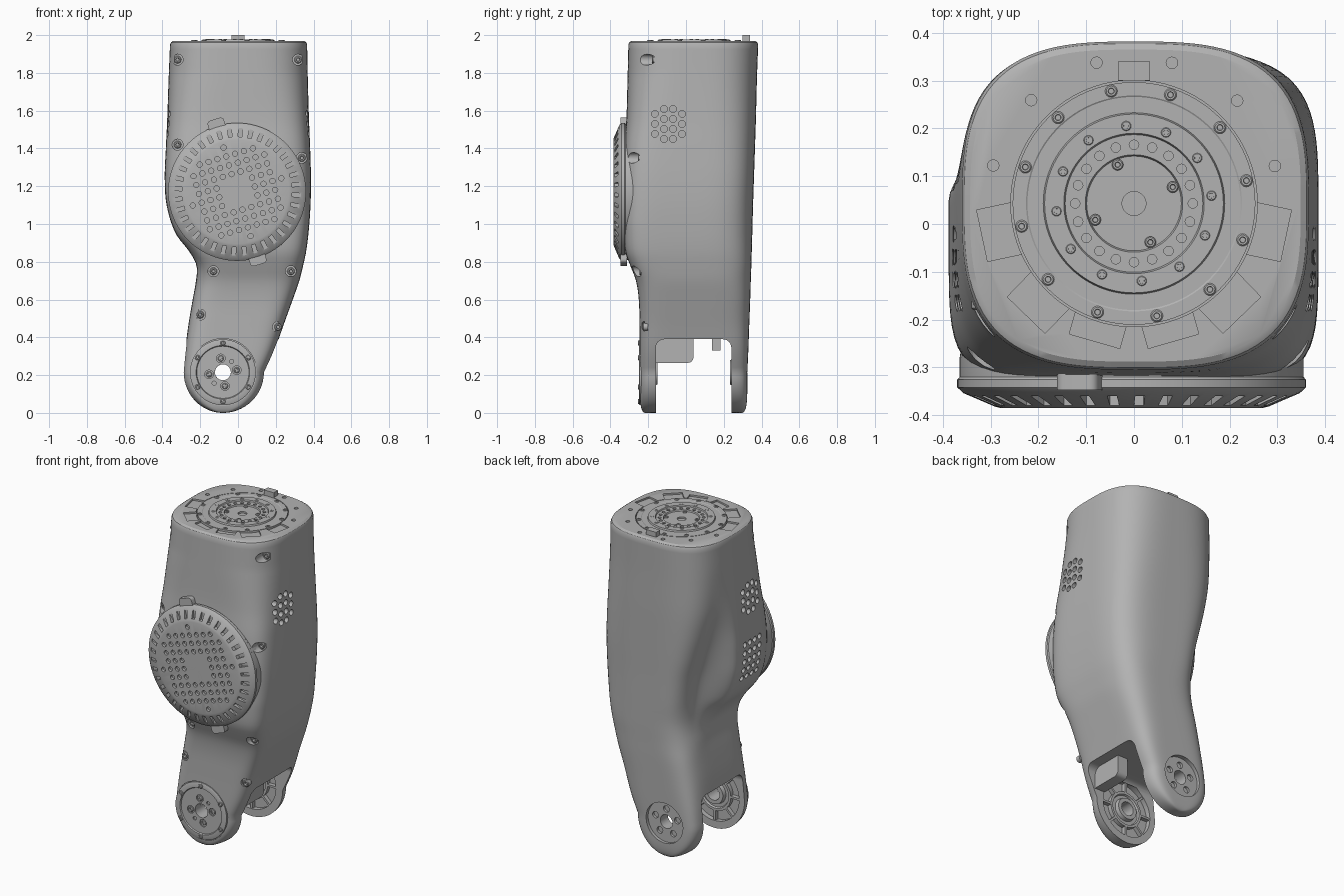
import bpy, bmesh
from math import sin, cos, pi, radians
from mathutils import Matrix, Vector

if "Cube" in bpy.data.objects:
    bpy.data.objects.remove(bpy.data.objects["Cube"], do_unlink=True)

grey = bpy.data.materials.new("satin grey")
grey.use_nodes = True
grey.diffuse_color = (0.45, 0.45, 0.45, 1)
grey.node_tree.nodes["Principled BSDF"].inputs["Base Color"].default_value = grey.diffuse_color

FRONT, BACK, UP = Vector((0, -1, 0)), Vector((0, 1, 0)), Vector((0, 0, 1))
SIDE = Vector((1, 0, 0))


def make(name, bm):
    bmesh.ops.recalc_face_normals(bm, faces=bm.faces[:])
    mesh = bpy.data.meshes.new(name)
    bm.to_mesh(mesh)
    bm.free()
    ob = bpy.data.objects.new(name, mesh)
    bpy.context.scene.collection.objects.link(ob)
    return ob


def finish(ob):
    ob.data.materials.clear()
    ob.data.materials.append(grey)
    ob.data.shade_smooth()
    ob.data.set_sharp_from_angle(angle=radians(32))


def cut(ob, bm):
    tool = make("cutter", bm)
    tool.hide_render = True
    mod = ob.modifiers.new("cut", 'BOOLEAN')
    mod.operation, mod.solver, mod.object = 'DIFFERENCE', 'EXACT', tool
    bpy.context.view_layer.update()
    graph = bpy.context.evaluated_depsgraph_get()
    mesh = bpy.data.meshes.new_from_object(ob.evaluated_get(graph))
    ob.modifiers.clear()
    ob.data = mesh
    bpy.data.objects.remove(tool, do_unlink=True)


def cyl(bm, start, direction, length, r, seg=16):
    turn = direction.to_track_quat('Z', 'Y').to_matrix().to_4x4()
    mid = Vector(start) + direction * length / 2
    bmesh.ops.create_cone(bm, cap_ends=True, segments=seg, radius1=r, radius2=r,
                          depth=length, matrix=Matrix.Translation(mid) @ turn)


def box(bm, centre, size, turn=Matrix()):
    bmesh.ops.create_cube(bm, size=1, matrix=Matrix.Translation(centre) @ turn @ Matrix.Diagonal((*size, 1)))


def revolve(bm, profile, start, direction, seg=64):
    m = Matrix.Translation(start) @ direction.to_track_quat('Z', 'Y').to_matrix().to_4x4()
    rings = []
    for r, h in profile:
        if r == 0:
            rings.append([bm.verts.new(m @ Vector((0, 0, h)))] * seg)
        else:
            rings.append([bm.verts.new(m @ Vector((r * cos(2 * pi * i / seg), r * sin(2 * pi * i / seg), h)))
                          for i in range(seg)])
    for a, b in zip(rings, rings[1:] + rings[:1]):
        for i in range(seg):
            j = (i + 1) % seg
            corners = list(dict.fromkeys((a[i], a[j], b[j], b[i])))
            if len(corners) > 2:
                bm.faces.new(corners)


def screw(bm, p, direction, r):
    revolve(bm, [(0, -r), (r, -r), (r, r * .3), (r * .8, r * .5), (r * .5, r * .5), (r * .4, 0), (0, 0)],
            p, direction, 16)


def around(count, r, centre, phase=0.0):
    return [(centre[0] + r * cos(phase + 2 * pi * i / count), centre[1] + r * sin(phase + 2 * pi * i / count))
            for i in range(count)]


# Housing sections: height, left edge (front, rear), right edge, front, back, squareness
ROWS = [
    (.215, -.29, -.29, .14, -.245, .325, 7), (.33, -.28, -.28, .193, -.245, .33, 6),
    (.47, -.262, -.262, .243, -.246, .335, 5), (.6, -.24, -.24, .29, -.25, .34, 4.5),
    (.7, -.222, -.225, .325, -.265, .343, 4), (.78, -.22, -.21, .345, -.295, .346, 4),
    (.85, -.255, -.205, .36, -.32, .348, 4), (.95, -.33, -.21, .373, -.33, .351, 4),
    (1.1, -.378, -.235, .384, -.332, .355, 4), (1.25, -.388, -.275, .386, -.332, .36, 4),
    (1.4, -.382, -.315, .382, -.328, .365, 3.8), (1.55, -.375, -.345, .376, -.316, .37, 3.5),
    (1.75, -.368, -.36, .37, -.31, .375, 3.2), (1.95, -.36, -.36, .366, -.305, .382, 3)]


def sample(z):
    i = max(k for k in range(len(ROWS) - 1) if ROWS[k][0] <= z)
    def slope(k, c):
        a, b = ROWS[max(k - 1, 0)], ROWS[min(k + 1, len(ROWS) - 1)]
        return (b[c] - a[c]) / (b[0] - a[0])
    a, b = ROWS[i], ROWS[i + 1]
    d = b[0] - a[0]
    t = (z - a[0]) / d
    s = t * t * (3 - 2 * t)
    return [z] + [a[c] * (1 - s) + b[c] * s + d * t * (1 - t) * ((1 - t) * slope(i, c) - t * slope(i + 1, c))
                  for c in range(1, len(a))]


def section(bm, z, left_front, left_rear, right, front, back, n, seg=128):
    cx, cy = (left_front + right) / 2, (front + back) / 2
    front_n = n * (1 + .6 * max(0, 1 - abs(z - 1) / .8))
    ring = []
    for k in range(seg):
        c, s = cos(2 * pi * k / seg), sin(2 * pi * k / seg)
        p = front_n if s < 0 else n
        rho = (abs(c) ** p + abs(s) ** p) ** (-1 / p)
        u, v = c * rho, s * rho
        t = min(max((v - .1) / .5, 0), 1)
        t = t * t * (3 - 2 * t)
        left = left_front * (1 - t) + left_rear * t
        x = cx + u * (right - cx if u > 0 else cx - left)
        ring.append(bm.verts.new((x, cy + v * (back - front) / 2, z)))
    return ring


# Housing loft with round lower end and bevelled top
bm = bmesh.new()
HUB = (-.08, .215)
rings = []
for k in range(14, 0, -1):
    a = radians(88) * k / 14
    e = .03 * (1 - cos(a)) ** 2
    w = .21 * cos(a)
    rings.append(section(bm, .215 * (1 - sin(a) / sin(radians(88))), HUB[0] - w, HUB[0] - w,
                         HUB[0] + .22 * cos(a), -.245 + e, .325 - e, 7))
for k in range(70):
    rings.append(section(bm, *sample(.215 + 1.735 * k / 69)))
for z, e in ((1.962, .005), (1.97, .017)):
    _, lf, lr, r, f, b, n = ROWS[-1]
    rings.append(section(bm, z, lf + e, lr + e, r - e, f + e, b - e, n))
for a, b in zip(rings, rings[1:]):
    for i in range(len(a)):
        j = (i + 1) % len(a)
        bm.faces.new((a[i], a[j], b[j], b[i]))
bm.faces.new(rings[0])
bm.faces.new(rings[-1])
housing = make("housing", bm)

# Fork gap
bm = bmesh.new()
box(bm, (0, .04, 0), (2, .4, .78))
edges = [e for e in bm.edges if all(v.co.z > 0 for v in e.verts) and abs(e.verts[0].co.x - e.verts[1].co.x) > 1]
bmesh.ops.bevel(bm, geom=edges, offset=.045, segments=6, affect='EDGES', profile=.5)
cut(housing, bm)

# Round recesses on the fork, the top seat and its pockets
bm = bmesh.new()
hub_at = lambda y: (HUB[0], y, HUB[1])
cyl(bm, hub_at(-.234), FRONT, .1, .178, 64)
cyl(bm, hub_at(.305), BACK, .1, .125, 48)
cyl(bm, hub_at(-.15), FRONT, .04, .17, 48)
cyl(bm, hub_at(.23), BACK, .04, .17, 48)
cyl(bm, (0, .043, 1.95), UP, .1, .258, 96)
cut(housing, bm)

bm = bmesh.new()
for deg in (12, 46, 74):
    for side in (-1, 1):
        turn = Matrix.Rotation(-radians(deg) if side > 0 else radians(deg) + pi, 4, 'Z')
        reach = .305 if deg < 50 else .28
        box(bm, Vector((0, .043, 1.985)) + turn @ Vector((reach - .02, 0, 0)), (.08, .11, .05), turn)
cut(housing, bm)

# Drilled holes: hub bore, rear hub holes, side vents, screw wells
WELLS = [(-.32, 1.87, -.17), (.318, 1.87, -.17), (-.32, 1.42, -.25), (.338, 1.35, -.245),
         (-.13, .75, -.25), (.28, .75, -.235), (-.2, .52, -.225), (.212, .455, -.22)]
bm = bmesh.new()
cyl(bm, hub_at(-.5), BACK, 1, .042, 32)
for x, z in around(5, .078, HUB, .3):
    cyl(bm, (x, .29, z), BACK, .1, .02)
for x, z, y in WELLS:
    cyl(bm, (x, y, z), FRONT, .3, .029, 20)
for i in range(4):
    for j in range(4):
        if i in (1, 2) or j < 3:
            z = 1.45 + j * .053 + (0 if i in (1, 2) else .027)
            for side in (-1, 1):
                cyl(bm, (side * .335, -.165 + i * .048, z), SIDE * side, .2, .018, 12)
for i in range(4):
    for j in range(5):
        cyl(bm, (-.345, -.165 + i * .048, 1.05 + j * .053), -SIDE, .2, .017, 12)
for x, y in around(12, .305, (0, .043), .26):
    if y > .1 and abs(x) > .05:
        cyl(bm, (x, y, 1.955), UP, .1, .012, 12)
cut(housing, bm)
finish(housing)

# Drum filling the space between the cover and the housing
CENTRE = Vector((-.005, 0, 1.17))
TILT = radians(-17)
bm = bmesh.new()
revolve(bm, [(0, -.05), (.24, -.05), (.335, .17), (.352, .23), (.36, .28), (.36, .325), (0, .325)], CENTRE, FRONT, 96)
finish(make("motor_drum", bm))

# Round vented cover with two tabs
bm = bmesh.new()
revolve(bm, [(0, .02), (.36, .02), (.365, .026), (.365, .042), (.352, .054), (.287, .082), (.275, .085), (0, .085)],
        CENTRE + FRONT * .3, FRONT, 96)
cover = make("vent_cover", bm)
bm = bmesh.new()
for k in range(36):
    turn = Matrix.Rotation(TILT + 2 * pi * k / 36, 4, 'Y')
    box(bm, CENTRE + turn @ Vector((0, -.385, .315)), (.02, .06, .046), turn)
tilt = Matrix.Rotation(TILT, 4, 'Y')
for i in range(-5, 6):
    for j in range(-5, 6):
        if max(abs(i), abs(j)) > 1 and i * i + j * j < 26:
            cyl(bm, CENTRE + tilt @ Vector((i * .049, -.368, j * .049)), FRONT, .1, .014, 12)
cut(cover, bm)
finish(cover)
bm = bmesh.new()
for flip in (0, pi):
    turn = Matrix.Rotation(TILT + flip, 4, 'Y')
    box(bm, CENTRE + turn @ Vector((0, -.33, .365)), (.09, .035, .075), turn)
edges = [e for e in bm.edges if abs(e.verts[0].co.y - e.verts[1].co.y) > .03]
bmesh.ops.bevel(bm, geom=edges, offset=.018, segments=4, affect='EDGES', profile=.5)
finish(make("cover_tabs", bm))

# Front hub plate
bm = bmesh.new()
revolve(bm, [(.042, -.01), (.174, -.01), (.174, .012), (.168, .015), (.142, .015), (.138, .008), (.042, .008)],
        hub_at(-.234), FRONT)
hub = make("front_hub_plate", bm)
bm = bmesh.new()
for x, z in around(4, .074, HUB, .15):
    cyl(bm, (x, -.228, z), FRONT, .1, .023)
for x, z in around(2, .074, HUB, .9):
    cyl(bm, (x, -.228, z), FRONT, .1, .011)
cut(hub, bm)
finish(hub)

# Bearing rings and ribs on the inner faces of the fork
for name, y, way in (("front_bearing", -.19, BACK), ("rear_bearing", .27, FRONT)):
    bm = bmesh.new()
    revolve(bm, [(.042, -.005), (.11, -.005), (.11, .025), (.095, .025), (.09, .015), (.07, .015),
                 (.065, .038), (.042, .038)], hub_at(y), way, 48)
    for k in range(8):
        turn = Matrix.Rotation(2 * pi * k / 8, 4, 'Y')
        box(bm, Vector(hub_at(y)) + way * .01 + turn @ Vector((0, 0, .138)), (.013, .03, .07), turn)
    finish(make(name, bm))

# Side guard and stop under the fork roof
bm = bmesh.new()
box(bm, (.115, -.065, .335), (.07, .21, .14))
edges = [e for e in bm.edges if all(v.co.z < .3 and v.co.y > 0 for v in e.verts)]
bmesh.ops.bevel(bm, geom=edges, offset=.03, segments=4, affect='EDGES', profile=.5)
box(bm, (0, .16, .365), (.06, .045, .07))
finish(make("fork_roof_blocks", bm))

# Top output flange and locating key
bm = bmesh.new()
revolve(bm, [(0, -.005), (.254, -.005), (.254, .02), (.226, .02), (.223, .018), (.19, .018), (.187, .027),
             (.147, .027), (.144, .02), (.102, .02), (.099, .012), (.025, .012), (.025, .002), (0, .002)],
        (0, .043, 1.95), UP, 96)
flange = make("top_flange", bm)
bm = bmesh.new()
for x, y in around(20, .123, (0, .043)):
    cyl(bm, (x, y, 1.958), UP, .1, .01, 12)
cut(flange, bm)
finish(flange)
bm = bmesh.new()
box(bm, (0, .32, 1.98), (.068, .04, .04))
finish(make("locating_key", bm))

# Screws
bm = bmesh.new()
for x, z, y in WELLS:
    screw(bm, (x, y, z), FRONT, .02)
for x, z in around(6, .155, HUB, pi / 6):
    screw(bm, (x, -.247, z), FRONT, .014)
for x, z in around(4, .074, HUB, .15):
    screw(bm, (x, -.229, z), FRONT, .016)
for count, r, z, size, phase in ((12, .24, 1.968, .013, .2), (12, .163, 1.973, .011, .1), (4, .088, 1.963, .012, .4)):
    for x, y in around(count, r, (0, .043), phase):
        screw(bm, (x, y, z), UP, size)
finish(make("screws", bm))
